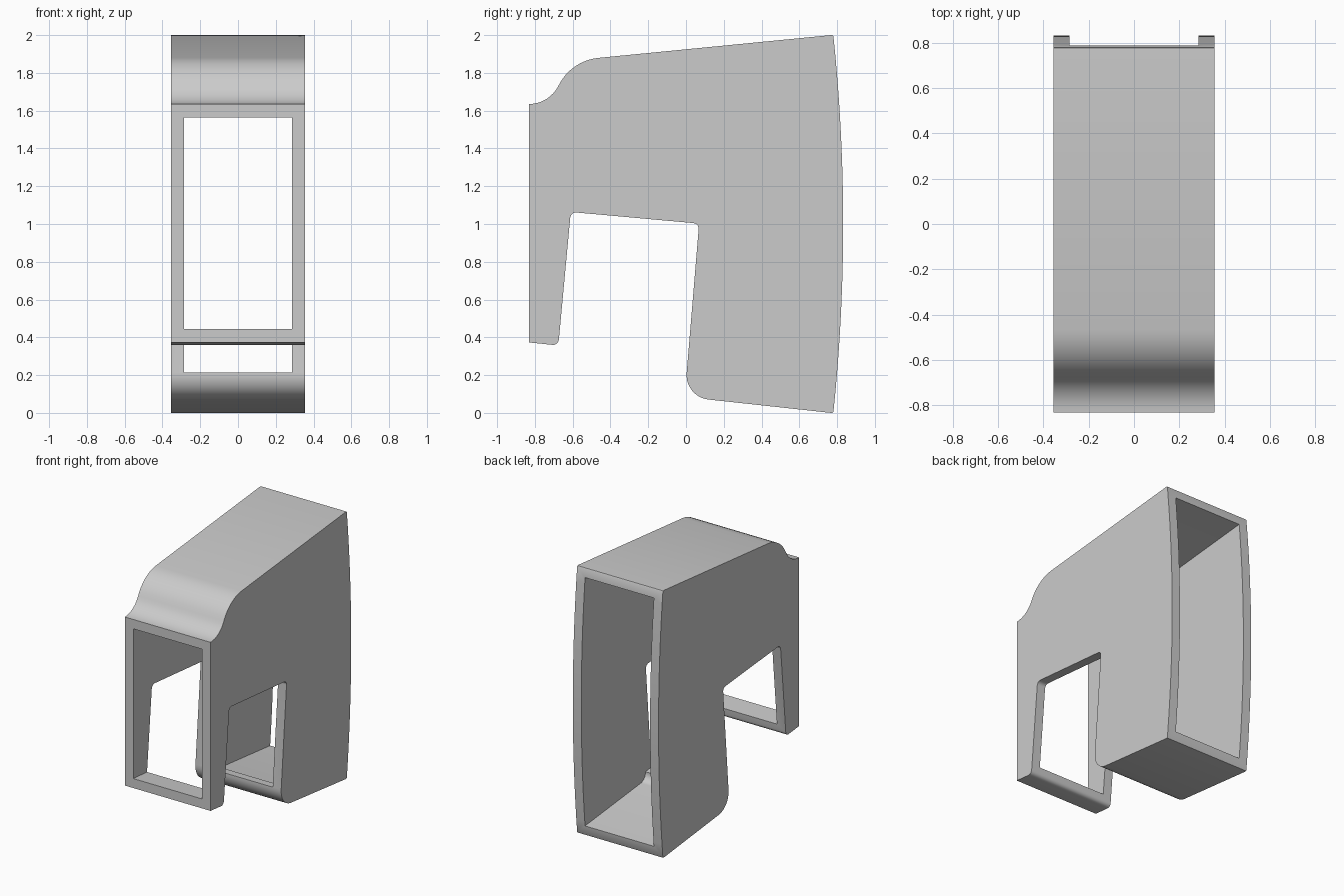
import bpy, bmesh
from math import cos, sin, asin, radians, degrees

if "Cube" in bpy.data.objects:
    bpy.data.objects.remove(bpy.data.objects["Cube"])


def arc(cy, cz, r, a0, a1, n):
    """Points along an arc in the y-z plane, angles in degrees."""
    return [(cy + r * cos(radians(a0 + (a1 - a0) * i / n)),
             cz + r * sin(radians(a0 + (a1 - a0) * i / n))) for i in range(n + 1)]


def extrude_profile(name, profile, half_width):
    """Solid made by sweeping a y-z profile across x."""
    bm = bmesh.new()
    face = bm.faces.new([bm.verts.new((-half_width, y, z)) for y, z in profile])
    ext = bmesh.ops.extrude_face_region(bm, geom=[face])
    moved = [g for g in ext["geom"] if isinstance(g, bmesh.types.BMVert)]
    bmesh.ops.translate(bm, verts=moved, vec=(2 * half_width, 0, 0))
    bmesh.ops.recalc_face_normals(bm, faces=bm.faces)
    mesh = bpy.data.meshes.new(name)
    bm.to_mesh(mesh)
    bm.free()
    obj = bpy.data.objects.new(name, mesh)
    bpy.context.collection.objects.link(obj)
    return obj


# Outer outline: S-curved top, bowed back, rear leg, notch, front leg
R_BACK = 9.64
half = degrees(asin(0.993 / R_BACK))
outline = (
    arc(-0.832, 1.81, 0.175, -90, -26, 8)
    + arc(-0.439, 1.6186, 0.262, 154, 95.5, 8)[1:]
    + [(0.768, 2.0), (0.777, 1.999)]
    + arc(0.832 - R_BACK, 1.0, R_BACK, half, -half, 20)
    + [(0.777, 0.001), (0.768, 0.0)]
    + arc(0.133, 0.20, 0.13, 264.5, 175, 10)
    + arc(0.037, 0.975, 0.03, -5, 84.8, 5)
    + arc(-0.583, 1.031, 0.03, 84.8, 174.6, 5)
    + arc(-0.703, 0.39, 0.03, -5.4, -94.5, 5)
    + [(-0.832, 0.373)]
)

# Passage from front to back, leaving a 0.07 wall and opening into the notch
passage = (
    [(-1.0, 0.457), (-0.66, 0.43), (-0.3, 0.4), (-0.3, 0.215), (0.0, 0.213)]
    + arc(0.133, 0.20, 0.06, 175, 264.5, 8)
    + [(1.0, 0.05), (1.0, 1.952)]
    + arc(-0.439, 1.6186, 0.192, 95.5, 154, 8)
    + arc(-0.832, 1.81, 0.245, -26, -90, 8)[1:]
    + [(-1.0, 1.565)]
)

housing = extrude_profile("housing_shell", outline, 0.355)
cutter = extrude_profile("passage_cutter", passage, 0.285)
cutter.hide_render = True

# Hollow out the shell
cut = housing.modifiers.new("hollow", 'BOOLEAN')
cut.operation = 'DIFFERENCE'
cut.solver = 'EXACT'
cut.object = cutter
bpy.context.view_layer.objects.active = housing
housing.select_set(True)
bpy.ops.object.modifier_apply(modifier=cut.name)
bpy.data.objects.remove(cutter, do_unlink=True)
bpy.ops.object.shade_smooth_by_angle(angle=radians(30))
